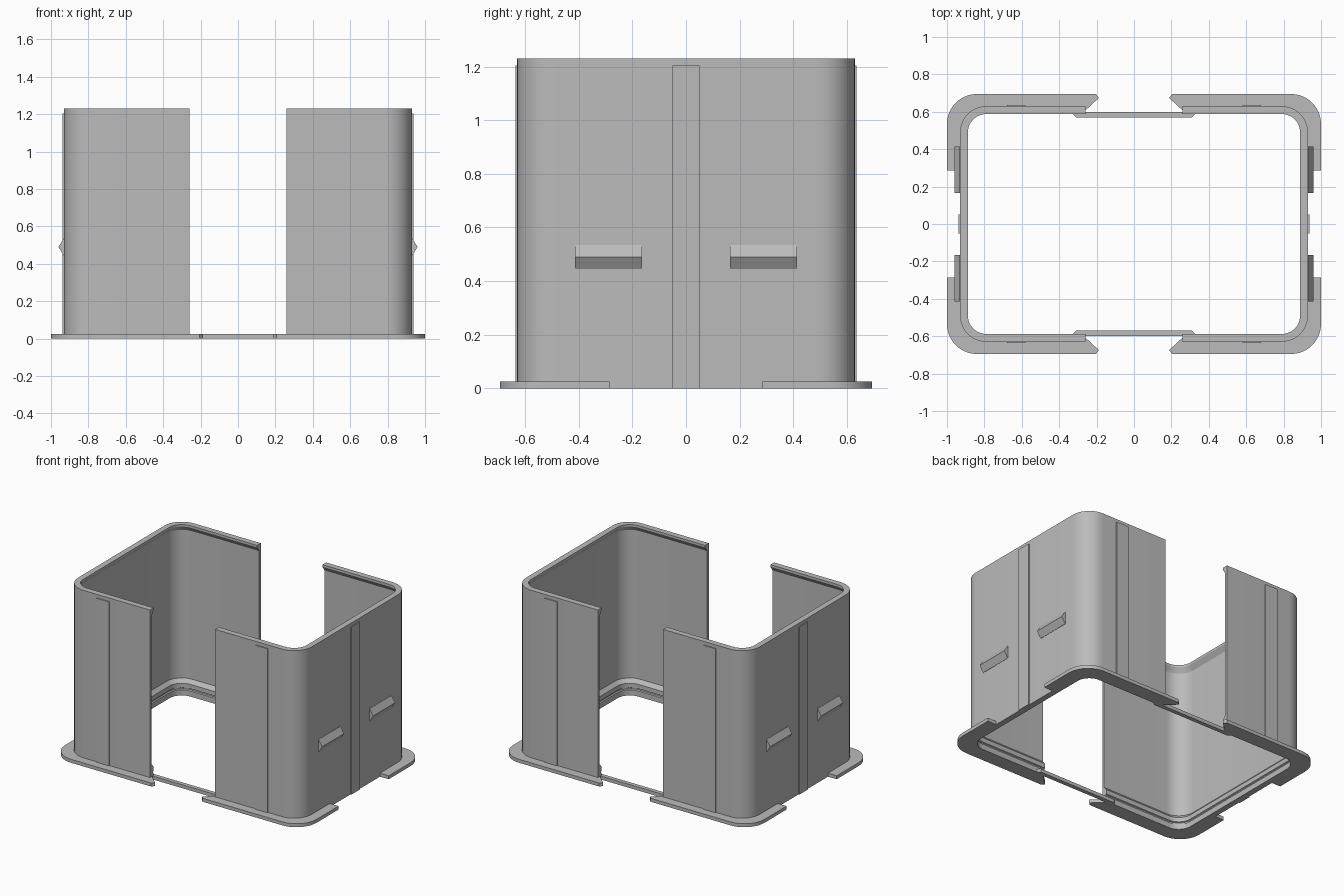
import bpy, bmesh, math

cube = bpy.data.objects.get("Cube")
if cube:
    bpy.data.objects.remove(cube)

grey = bpy.data.materials.new("light grey plastic")
grey.use_nodes = True
COLOUR = (0.5, 0.5, 0.5, 1)
grey.diffuse_color = COLOUR
grey.node_tree.nodes["Principled BSDF"].inputs["Base Color"].default_value = COLOUR

WALL_X, WALL_Y, RADIUS = 0.93, 0.63, 0.14   # outside of the walls
GAP = 0.26                                  # half width of the openings
TOP, BASE = 1.23, 0.025


def finish(name, bm, mirror=(False, False)):
    """Turn a bmesh into a shaded object, mirrored about the chosen axes."""
    bmesh.ops.recalc_face_normals(bm, faces=bm.faces[:])
    mesh = bpy.data.meshes.new(name)
    bm.to_mesh(mesh)
    bm.free()
    mesh.materials.append(grey)
    obj = bpy.data.objects.new(name, mesh)
    bpy.context.collection.objects.link(obj)
    bpy.ops.object.select_all(action="DESELECT")
    obj.select_set(True)
    bpy.context.view_layer.objects.active = obj
    bpy.ops.object.shade_smooth_by_angle(angle=math.radians(30))
    if any(mirror):
        mod = obj.modifiers.new("Mirror", "MIRROR")
        mod.use_axis = (mirror[0], mirror[1], False)
        mod.use_mirror_merge = False
    return obj


def loft(name, rings, mirror=(False, False)):
    """Join equal rings of points into a closed solid with end caps."""
    bm = bmesh.new()
    loops = [[bm.verts.new(p) for p in ring] for ring in rings]
    n = len(loops[0])
    for a, b in zip(loops, loops[1:]):
        for i in range(n):
            j = (i + 1) % n
            bm.faces.new((a[i], a[j], b[j], b[i]))
    bm.faces.new(loops[0])
    bm.faces.new(loops[-1])
    return finish(name, bm, mirror)


def slab(name, outline, z0, z1, mirror):
    return loft(name, [[(x, y, z) for x, y in outline] for z in (z0, z1)], mirror)


def arc(cx, cy, r, a0, a1, steps=10):
    angles = [math.radians(a0 + (a1 - a0) * i / steps) for i in range(steps + 1)]
    return [(cx + r * math.cos(a), cy + r * math.sin(a)) for a in angles]


def wall_path(d):
    """C-shaped path of the +x half, moved inwards by d."""
    cx, cy, r = WALL_X - RADIUS, WALL_Y - RADIUS, RADIUS - d
    return ([(GAP, -WALL_Y + d)] + arc(cx, -cy, r, -90, 0)
            + arc(cx, cy, r, 0, 90) + [(GAP, WALL_Y - d)])


# Thin walls with a hooked top lip and a sloped, grooved ledge at the bottom
profile = [(0, 0), (0, TOP), (0.042, TOP), (0.042, 1.215), (0.018, 1.18),
           (0.018, 0.115), (0.042, 0.088), (0.042, 0.056), (0.034, 0.052),
           (0.034, 0.044), (0.042, 0.04), (0.042, 0)]
paths = [wall_path(d) for d, z in profile]
rings = [[(*path[i], z) for path, (d, z) in zip(paths, profile)]
         for i in range(len(paths[0]))]
loft("side_walls", rings, (True, False))

# Corner flanges with pointed ends
flange = ([(0.257, 0.61), (0.187, 0.675), (0.205, 0.695)]
          + arc(0.84, 0.535, 0.16, 90, 0)
          + [(1.0, 0.285), (0.92, 0.285)]
          + arc(0.79, 0.49, 0.13, 0, 90))
slab("corner_flanges", flange, 0, BASE, (True, True))

# Bars joining the two halves across the openings
slab("bridge_bars", [(-0.34, 0.6), (0.34, 0.6), (0.31, 0.57), (-0.31, 0.57)],
     0, BASE, (False, True))

# Shallow raised strips on the walls
slab("long_wall_strips", [(0.58, 0.62), (0.68, 0.62), (0.68, 0.637), (0.58, 0.637)],
     0, 1.205, (True, True))
slab("end_wall_strips", [(0.92, -0.05), (0.937, -0.05), (0.937, 0.05), (0.92, 0.05)],
     0, 1.205, (True, False))

# Wedge-shaped snap catches on the end walls
catch = [(0.92, 0.445), (0.932, 0.445), (0.96, 0.49), (0.932, 0.535), (0.92, 0.535)]
loft("snap_catches", [[(x, y, z) for x, z in catch] for y in (0.165, 0.415)],
     (True, True))
